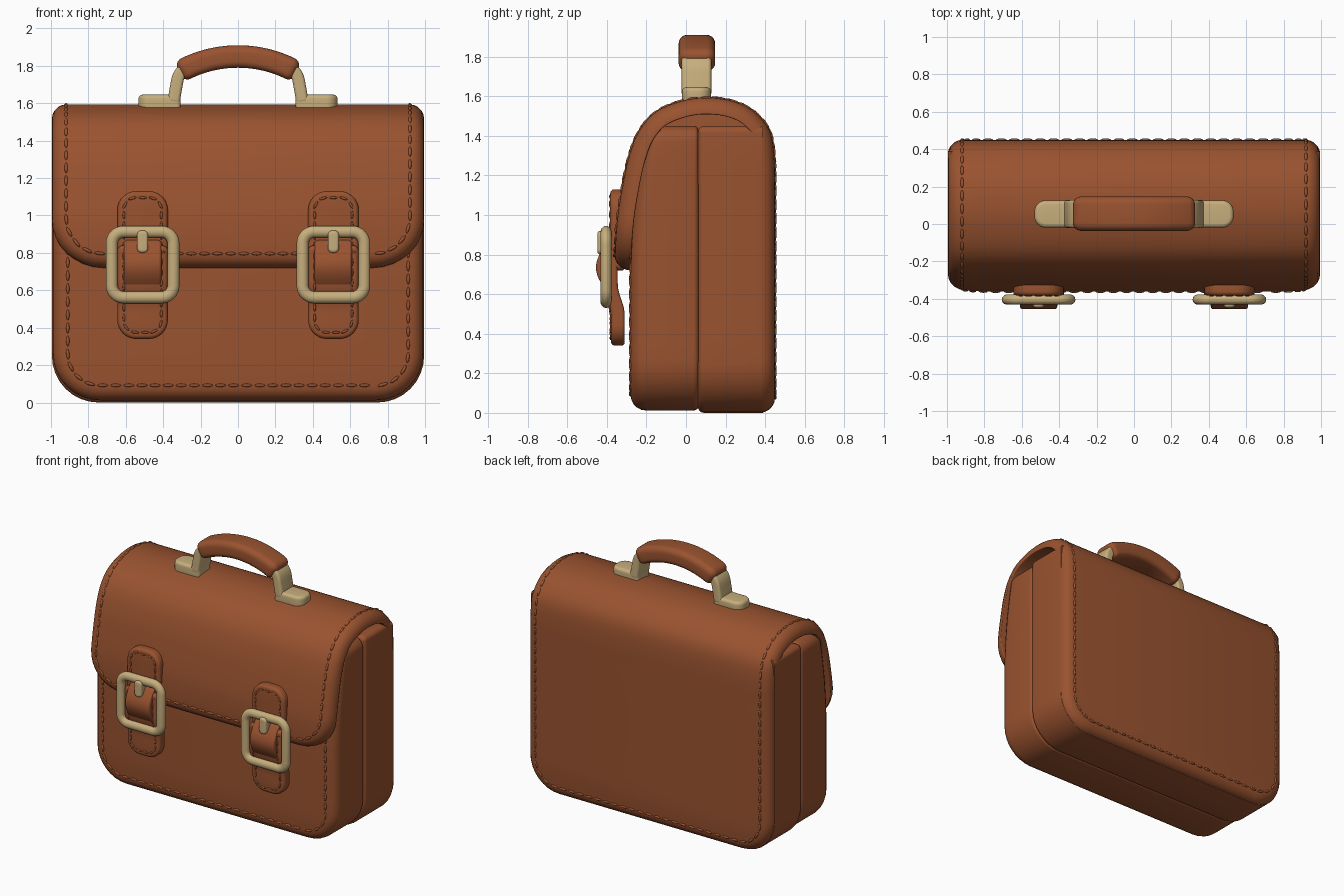
import bpy, bmesh, math
from mathutils import Vector, Matrix

if "Cube" in bpy.data.objects:
    bpy.data.objects.remove(bpy.data.objects["Cube"])


def material(name, rgb):
    m = bpy.data.materials.new(name)
    m.diffuse_color = (*rgb, 1)
    m.use_nodes = True
    m.node_tree.nodes["Principled BSDF"].inputs["Base Color"].default_value = m.diffuse_color
    return m


LEATHER = material("brown leather", (0.32, 0.086, 0.029))
BRASS = material("pale brass", (0.57, 0.425, 0.205))


def finish(name, bm, mat):
    bmesh.ops.recalc_face_normals(bm, faces=bm.faces)
    me = bpy.data.meshes.new(name)
    bm.to_mesh(me)
    bm.free()
    ob = bpy.data.objects.new(name, me)
    bpy.context.collection.objects.link(ob)
    me.materials.append(mat)
    bpy.ops.object.select_all(action='DESELECT')
    ob.select_set(True)
    bpy.context.view_layer.objects.active = ob
    bpy.ops.object.shade_smooth_by_angle(angle=math.radians(40))
    return ob


# Rounded rectangle in (x, u), inset by d; right side upwards, then left side down
def outline(W, L, rb, rt, d, n, m=8):
    right = []
    for k in range(m + 1):
        a = -math.pi / 2 * (1 - k / m)
        r = max(rb - d, 0.001)
        right.append((W - d - r + r * math.cos(a), d + r + r * math.sin(a)))
    for k in range(1, n):
        right.append((W - d, rb + (L - rb - rt) * k / n))
    for k in range(m + 1):
        a = math.pi / 2 * k / m
        r = max(rt - d, 0.001)
        right.append((W - d - r + r * math.cos(a), L - d - r + r * math.sin(a)))
    return right + [(-x, u) for x, u in reversed(right)]


# Rounded edge stations (depth, inset) for a slab of thickness T
def edges(T, ro, ri, k=5):
    ts = [math.pi / 2 * i / k for i in range(k + 1)]
    front = [(ro * (1 - math.cos(t)), ro * (1 - math.sin(t))) for t in ts]
    back = [(T - ri * (1 - math.cos(t)), ri * (1 - math.sin(t))) for t in reversed(ts)]
    return front + back


# Soft-edged slab (or closed ring) lofted through stations and bent by warp
def pillow(name, shape, stations, warp, mat, n=2, ring=False):
    bm = bmesh.new()
    loops = [[bm.verts.new(warp(x, u, v)) for x, u in outline(*shape, d, n)]
             for v, d in stations]
    c = len(loops[0])
    pairs = list(zip(loops, loops[1:])) + ([(loops[-1], loops[0])] if ring else [])
    for a, b in pairs:
        for i in range(c):
            j = (i + 1) % c
            bm.faces.new((a[i], a[j], b[j], b[i]))
    if not ring:
        for lp in (loops[0], loops[-1]):
            for i in range(c // 2 - 1):
                bm.faces.new((lp[i], lp[i + 1], lp[c - 2 - i], lp[c - 1 - i]))
    return finish(name, bm, mat)


# Row of raised stitches following an inset outline
def stitches(name, shape, d, warp, v=0.001, pitch=0.07, size=0.009, n=2):
    pts = [Vector(p) for p in outline(*shape, d, n)]
    pts.append(pts[0])
    bm = bmesh.new()
    run, nxt = 0.0, pitch / 2
    for a, b in zip(pts, pts[1:]):
        seg = (b - a).length
        while seg > 1e-6 and nxt <= run + seg:
            t = (b - a) / seg
            c = a + t * (nxt - run)
            p, q = [Vector(warp(*(c + t * s * pitch * 0.42), v)) for s in (-1, 1)]
            mat = (Matrix.Translation((p + q) / 2)
                   @ (q - p).to_track_quat('Z', 'Y').to_matrix().to_4x4()
                   @ Matrix.Diagonal((size, size, (q - p).length / 2, 1)))
            bmesh.ops.create_icosphere(bm, subdivisions=2, radius=1, matrix=mat)
            nxt += pitch
        run += seg
    return finish(name, bm, LEATHER)


# Smooth 2D path; returns length and a function u -> (position, left normal)
def path(ctrl, k=10):
    c = [Vector(p) for p in ctrl]
    c = [2 * c[0] - c[1]] + c + [2 * c[-1] - c[-2]]
    pts = []
    for i in range(1, len(c) - 2):
        p0, p1, p2, p3 = c[i - 1:i + 3]
        for s in range(k):
            t = s / k
            pts.append(0.5 * (2 * p1 + (p2 - p0) * t + (2 * p0 - 5 * p1 + 4 * p2 - p3) * t * t
                              + (3 * p1 - p0 - 3 * p2 + p3) * t ** 3))
    pts.append(c[-2])
    cum = [0.0]
    for a, b in zip(pts, pts[1:]):
        cum.append(cum[-1] + (b - a).length)
    last = len(pts) - 1
    tan = [(pts[min(i + 1, last)] - pts[max(i - 1, 0)]).normalized() for i in range(last + 1)]

    def at(u):
        i = 0
        while i < last - 1 and cum[i + 1] < u:
            i += 1
        f = (u - cum[i]) / (cum[i + 1] - cum[i])
        t = tan[i].lerp(tan[i + 1], f).normalized()
        return pts[i].lerp(pts[i + 1], f), Vector((-t.y, t.x))
    return cum[-1], at


# Flap and back panel: one sheet from the front tip over the top and down the back
flap_len, flap_at = path([(-0.36, 0.72), (-0.36, 0.82), (-0.348, 0.98), (-0.325, 1.13),
                          (-0.288, 1.3), (-0.235, 1.43), (-0.14, 1.53), (0.02, 1.587),
                          (0.17, 1.59), (0.295, 1.555), (0.38, 1.49), (0.43, 1.41),
                          (0.448, 1.28), (0.45, 1.1), (0.45, 0.5), (0.45, 0.0)])


def flap_warp(x, u, v):
    p, nrm = flap_at(u)
    p = p - nrm * v
    return (x, p.x, p.y)


flap_shape = (0.995, flap_len, 0.27, 0.25)
pillow("flap_and_back", flap_shape, edges(0.085, 0.078, 0.006), flap_warp, LEATHER, n=70)
stitches("flap_stitching", flap_shape, 0.076, flap_warp, n=70)

# Body: back and front compartments meeting in a groove
pillow("back_compartment", (0.995, 1.45, 0.25, 0.035), edges(0.33, 0.032, 0.004),
       lambda x, u, v: (x, 0.06 + v, u), LEATHER, n=8)


def front_warp(x, u, v):
    z, y = 0.012 + u, v - 0.34
    lean = max(0, (z - 0.7) / 0.75)
    return (x, 0.06 + y * (1 - 0.29 * lean * lean), z)


front_shape = (0.99, 1.438, 0.25, 0.08)
pillow("front_compartment", front_shape, edges(0.345, 0.078, 0.028), front_warp, LEATHER, n=14)
stitches("front_stitching", front_shape, 0.08, front_warp, n=14)

# Filling under the arch of the flap, set back from both open ends
pillow("inner_lining", (0.24, 0.25, 0.02, 0.15), edges(1.76, 0.02, 0.02),
       lambda x, u, v: (v - 0.88, 0.09 + x, 1.3 + u), LEATHER)


# Straps and buckles
def smooth(t):
    t = min(1, max(0, t))
    return t * t * (3 - 2 * t)


for side, sx in (("left", -0.51), ("right", 0.51)):
    def upper(x, u, v):
        return (sx + x, -0.383 + v, 0.72 + u)

    def lower(x, u, v):
        return (sx + x, -0.38 - 0.035 * smooth((u - 0.16) / 0.15) + v, 0.34 + u)

    def loop(x, u, v):
        return (sx + x, -0.39 - 0.065 * math.sin(math.pi * u / 0.27) + v, 0.6 + u)

    shape = (0.135, 0.41, 0.03, 0.1)
    pillow(side + "_upper_strap", shape, edges(0.07, 0.022, 0.01), upper, LEATHER)
    stitches(side + "_upper_strap_stitching", shape, 0.035, upper, pitch=0.055, size=0.007)
    shape = (0.135, 0.5, 0.1, 0.03)
    pillow(side + "_lower_strap", shape, edges(0.07, 0.022, 0.015), lower, LEATHER, n=12)
    stitches(side + "_lower_strap_stitching", shape, 0.035, lower, pitch=0.055, size=0.007, n=12)
    pillow(side + "_strap_loop", (0.1, 0.27, 0.02, 0.02), edges(0.05, 0.015, 0.01),
           loop, LEATHER, n=12)
    # Buckle frame: closed rounded cross-section
    ring = [(0.028 - 0.028 * math.sin(a), 0.032 - 0.032 * math.cos(a))
            for a in (2 * math.pi * i / 14 for i in range(14))]
    pillow(side + "_buckle", (0.197, 0.415, 0.095, 0.095), ring,
           lambda x, u, v: (sx + x, -0.432 + v, 0.53 + u), BRASS, ring=True)
    pillow(side + "_buckle_prong", (0.03, 0.12, 0.026, 0.026), edges(0.08, 0.015, 0.01),
           lambda x, u, v: (sx + x, -0.448 + v, 0.8 + u), BRASS)

# Handle grip: bent along an arc
R, GL = 0.6375, 0.655


def grip_warp(x, u, v):
    a, r = (u - GL / 2) / R, R + 0.06 - v
    return (r * math.sin(a), 0.055 + x, 1.2125 + r * math.cos(a))


pillow("handle_grip", (0.092, GL, 0.045, 0.045), edges(0.12, 0.042, 0.035), grip_warp,
       LEATHER, n=20)

# Handle brackets: foot plate and curved leg on each side
leg_len, leg_at = path([(0.345, 1.6), (0.332, 1.68), (0.315, 1.75), (0.27, 1.8)])
for side, s in (("left", -1), ("right", 1)):
    def leg_warp(x, u, v):
        p, nrm = leg_at(u)
        p = p + nrm * (v - 0.033)
        return (s * p.x, 0.053 + x, p.y)

    pillow(side + "_bracket_foot", (0.073, 0.225, 0.02, 0.06), edges(0.075, 0.022, 0.005),
           lambda x, u, v: (s * (0.307 + u), 0.053 + x, 1.646 - v), BRASS)
    pillow(side + "_bracket_leg", (0.075, leg_len, 0.02, 0.02), edges(0.066, 0.018, 0.018),
           leg_warp, BRASS, n=14)
